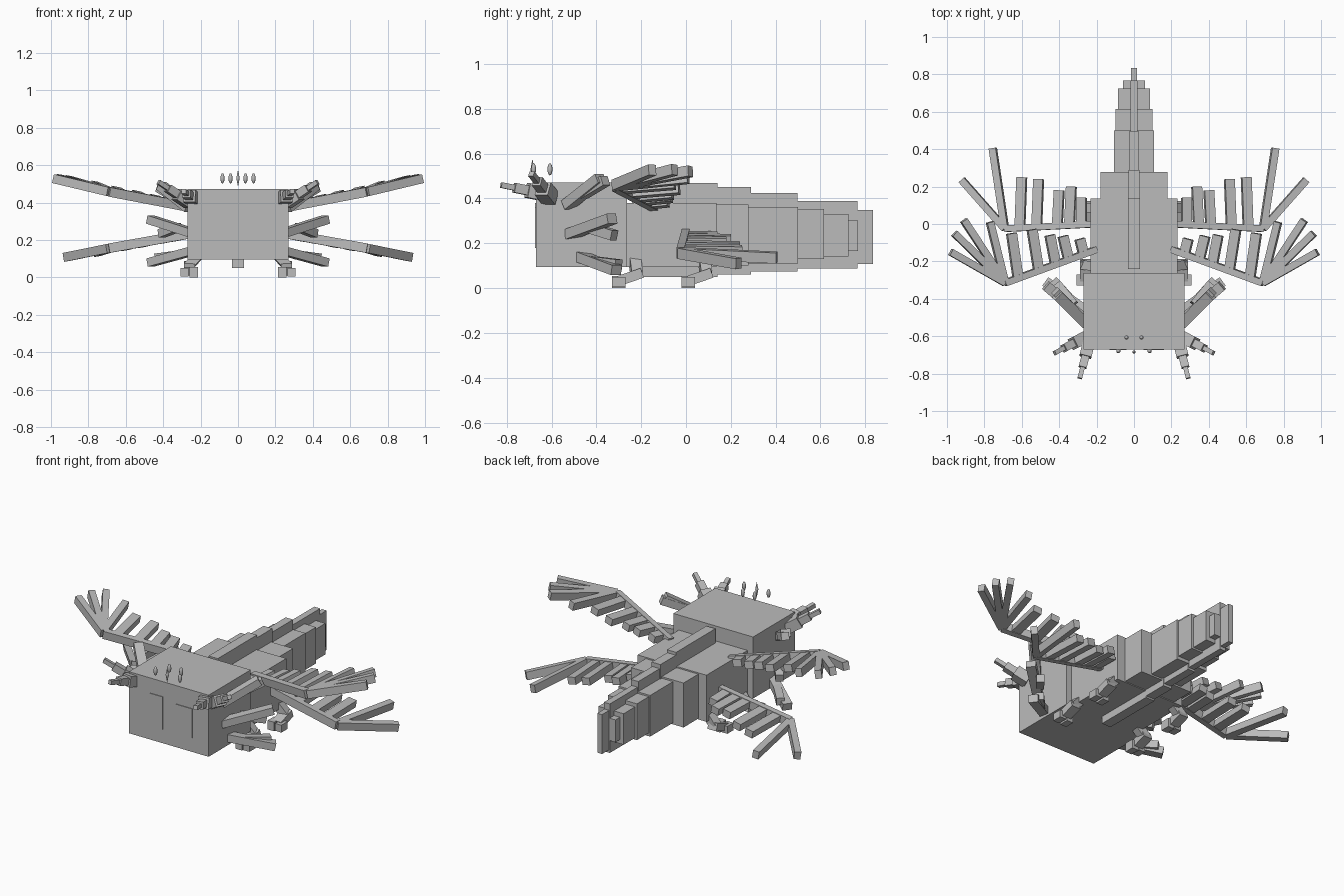
import bpy, bmesh
from mathutils import Vector, Matrix

cube = bpy.data.objects.get("Cube")
if cube:
    bpy.data.objects.remove(cube, do_unlink=True)

grey = bpy.data.materials.new("plain_grey")
grey.use_nodes = True
tone = (0.5, 0.5, 0.5, 1)
grey.diffuse_color = tone
grey.node_tree.nodes["Principled BSDF"].inputs["Base Color"].default_value = tone


def finish(name, bm, mirror=False):
    bmesh.ops.recalc_face_normals(bm, faces=bm.faces[:])
    mesh = bpy.data.meshes.new(name)
    bm.to_mesh(mesh)
    bm.free()
    mesh.materials.append(grey)
    obj = bpy.data.objects.new(name, mesh)
    bpy.context.collection.objects.link(obj)
    if mirror:
        obj.modifiers.new("Mirror", "MIRROR").use_mirror_merge = False
    return obj


def box(bm, lo, hi):
    lo, hi = Vector(lo), Vector(hi)
    size = Matrix.Diagonal((*(hi - lo), 1))
    bmesh.ops.create_cube(bm, size=1, matrix=Matrix.Translation((lo + hi) / 2) @ size)


def bar(bm, a, b, w, h, up=(0, 0, 1)):
    # square-ended beam from a to b, w wide and h thick along up
    a, b = Vector(a), Vector(b)
    d = b - a
    side = d.cross(Vector(up)).normalized()
    n = side.cross(d).normalized()
    m = Matrix((side * w, d, n * h)).transposed().to_4x4()
    bmesh.ops.create_cube(bm, size=1, matrix=Matrix.Translation((a + b) / 2) @ m)


def part(name, lo, hi, mirror=False):
    bm = bmesh.new()
    box(bm, lo, hi)
    return finish(name, bm, mirror)


# Head, with thin relief plates on the face
part("head", (-0.27, -0.67, 0.095), (0.27, -0.263, 0.472))
part("right_face_plate", (-0.13, -0.674, 0.18), (-0.04, -0.67, 0.38))
part("left_face_plate", (0.05, -0.674, 0.18), (0.16, -0.67, 0.36))

# Body tapering to the tail: half width, start, end, bottom, top
segments = [(0.233, -0.265, 0.135, 0.095, 0.38), (0.178, 0.13, 0.278, 0.10, 0.372),
            (0.107, 0.27, 0.50, 0.11, 0.362), (0.098, 0.49, 0.615, 0.13, 0.352),
            (0.085, 0.61, 0.725, 0.14, 0.33), (0.06, 0.72, 0.768, 0.165, 0.302)]
for i, (w, y0, y1, z0, z1) in enumerate(segments):
    part(f"body_segment_{i + 1}", (-w, y0, z0), (w, y1, z1))

# Fin running along back and belly
fins = [(0.031, -0.24, 0.14, 0.05, 0.468), (0.030, 0.13, 0.29, 0.06, 0.45),
        (0.025, 0.28, 0.497, 0.075, 0.424), (0.020, 0.49, 0.766, 0.088, 0.388),
        (0.016, 0.76, 0.835, 0.107, 0.348)]
for i, (w, y0, y1, z0, z1) in enumerate(fins):
    part(f"fin_{i + 1}", (-w, y0, z0), (w, y1, z1))


# Wings: each lies in one tilted plane
def wing(name, z0, slope, pitch, root, elbow, fan, feathers):
    def on_plane(x, y):
        return (x, y, z0 + slope * (x - 0.25) + pitch * (y - root[1]))
    up = (-slope, -pitch, 1)
    bm = bmesh.new()
    bar(bm, on_plane(*root), on_plane(*elbow), 0.035, 0.05, up)
    for x, y in fan:
        bar(bm, on_plane(*elbow), on_plane(x, y), 0.038, 0.048, up)
    for x, lean, tip in feathers:
        t = (x - root[0]) / (elbow[0] - root[0])
        y = root[1] + t * (elbow[1] - root[1])
        bar(bm, on_plane(x, y), on_plane(x + lean, tip), 0.052, 0.044, up)
    finish(name, bm, True)


wing("upper_wings", 0.375, 0.21, 0.05, (0.2, -0.135), (0.69, -0.315),
     [(0.77, 0.01), (0.91, 0.02), (0.96, -0.05), (0.98, -0.15)],
     [(0.62, 0.035, -0.05), (0.51, 0.035, -0.03), (0.42, 0.03, -0.06),
      (0.35, 0.03, -0.065), (0.27, 0.02, -0.08)])
wing("lower_wings", 0.235, -0.18, -0.02, (0.2, 0.0), (0.69, -0.025),
     [(0.755, 0.405), (0.92, 0.235)],
     [(0.61, -0.01, 0.25), (0.52, -0.01, 0.24), (0.41, -0.01, 0.18),
      (0.345, -0.01, 0.2), (0.28, 0.0, 0.14)])

# Gill stalks on the sides of the head, each with a side branch
gills = {
    "upper_gills": [((0.26, -0.53, 0.37), (0.41, -0.38, 0.49)),
                    ((0.32, -0.46, 0.42), (0.42, -0.36, 0.48))],
    "middle_gills": [((0.25, -0.52, 0.24), (0.47, -0.33, 0.31)),
                     ((0.32, -0.43, 0.27), (0.41, -0.32, 0.235))],
    "lower_gills": [((0.25, -0.47, 0.14), (0.47, -0.31, 0.08)),
                    ((0.32, -0.42, 0.12), (0.43, -0.3, 0.105))]}
for name, stalks in gills.items():
    bm = bmesh.new()
    for (a, b), w in zip(stalks, (0.055, 0.045)):
        bar(bm, a, b, w, 0.045)
    finish(name, bm, True)

# Stepped horns at the front corners
horns = {"front_horns": ((0.24, -0.63, 0.42), (0.29, -0.825, 0.46)),
         "side_horns": ((0.26, -0.605, 0.40), (0.425, -0.69, 0.51))}
for name, (a, b) in horns.items():
    a, b = Vector(a), Vector(b)
    bm = bmesh.new()
    for t0, t1, w in ((0, 0.4, 0.065), (0.3, 0.7, 0.043), (0.6, 1, 0.025)):
        bar(bm, a.lerp(b, t0), a.lerp(b, t1), w, w)
    finish(name, bm, True)

# Bent legs with split feet
for name, y in (("front_legs", -0.33), ("rear_legs", -0.02)):
    bm = bmesh.new()
    bar(bm, (0.19, y + 0.1, 0.14), (0.265, y + 0.11, 0.06), 0.05, 0.05)
    bar(bm, (0.26, y + 0.135, 0.068), (0.26, y + 0.03, 0.032), 0.06, 0.045)
    box(bm, (0.215, y, 0), (0.258, y + 0.06, 0.055))
    box(bm, (0.265, y, 0.005), (0.308, y + 0.06, 0.05))
    finish(name, bm, True)


# Crown of floating drops above the head
def drop(name, x, y, r, h, rings):
    bm = bmesh.new()
    m = Matrix.Translation((x, y, 0.53)) @ Matrix.Diagonal((r, r, h, 1))
    bmesh.ops.create_uvsphere(bm, u_segments=12, v_segments=rings, radius=1, matrix=m)
    obj = finish(name, bm, x != 0)
    if rings > 2:
        obj.data.shade_smooth()


drop("front_drops", 0.083, -0.68, 0.011, 0.027, 8)
drop("rear_drops", 0.04, -0.607, 0.011, 0.027, 8)
drop("centre_drop", 0, -0.685, 0.009, 0.046, 2)
